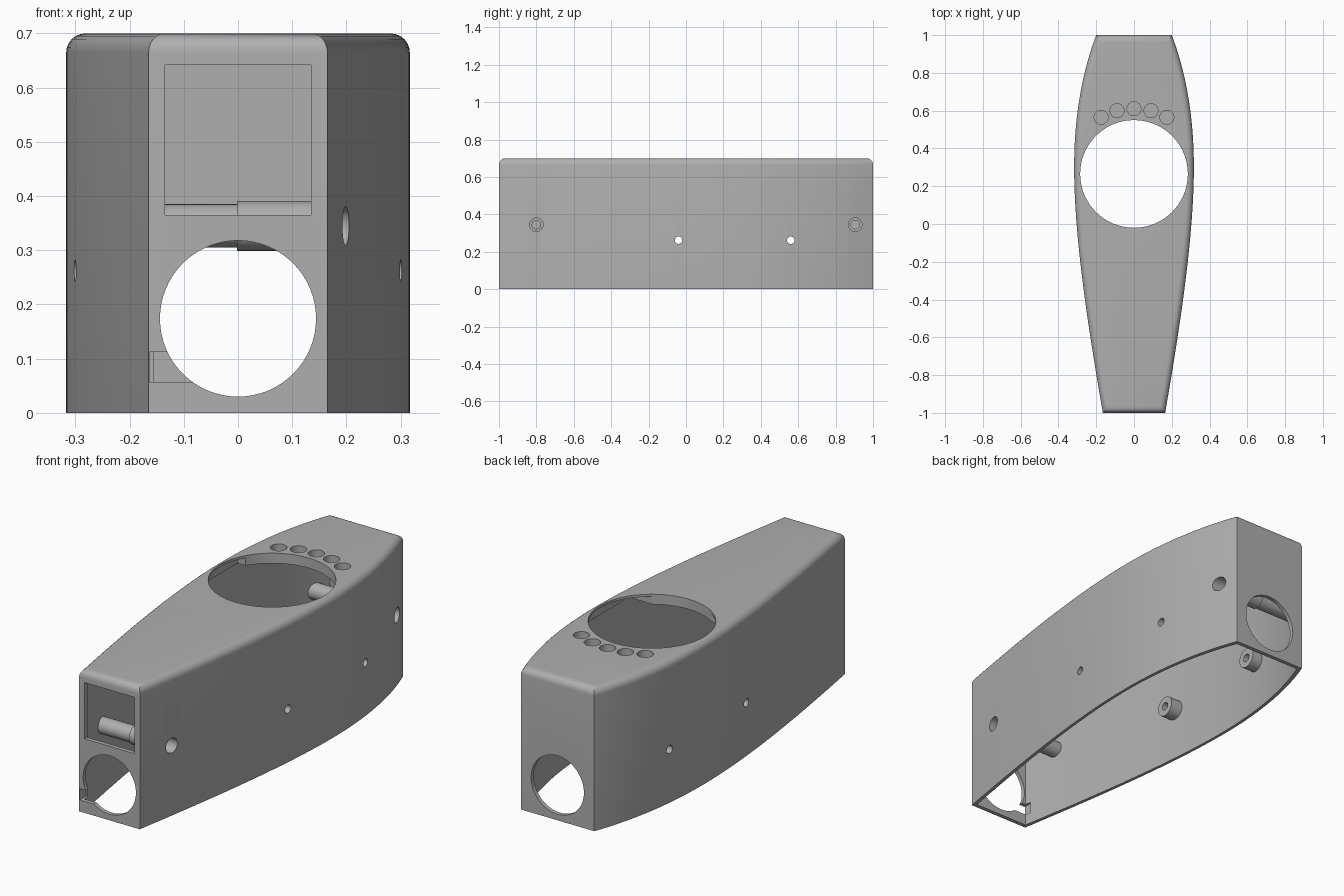
import bpy, bmesh, math
from mathutils import Vector, Matrix
from mathutils.geometry import interpolate_bezier

if "Cube" in bpy.data.objects:
    bpy.data.objects.remove(bpy.data.objects["Cube"], do_unlink=True)

grey = bpy.data.materials.new("plain_grey")
grey.use_nodes = True
colour = (0.43, 0.43, 0.43, 1)
grey.diffuse_color = colour
grey.node_tree.nodes["Principled BSDF"].inputs["Base Color"].default_value = colour


def make(name, bm):
    bmesh.ops.recalc_face_normals(bm, faces=bm.faces)
    mesh = bpy.data.meshes.new(name)
    bm.to_mesh(mesh)
    bm.free()
    mesh.materials.append(grey)
    obj = bpy.data.objects.new(name, mesh)
    bpy.context.collection.objects.link(obj)
    return obj


def side_curve():
    # Half outline of the casing seen from above, front to back
    front = [(0.165, -1), (0.23, -0.62), (0.317, -0.1), (0.317, 0.3)]
    back = [(0.317, 0.3), (0.317, 0.6), (0.265, 0.83), (0.2, 1)]
    a, b = (interpolate_bezier(*[Vector(p) for p in pts], 24) for pts in (front, back))
    return a + b[1:]


def prism(name, inset, end_inset, z0, z1, rounding=0):
    half = [(p.x - inset, p.y * (1 - end_inset)) for p in side_curve()]
    outline = half + [(-x, y) for x, y in reversed(half)]
    bm = bmesh.new()
    base = bm.faces.new([bm.verts.new((x, y, z0)) for x, y in outline])
    ext = bmesh.ops.extrude_face_region(bm, geom=[base], use_keep_orig=True)
    top = [v for v in ext["geom"] if isinstance(v, bmesh.types.BMVert)]
    bmesh.ops.translate(bm, verts=top, vec=(0, 0, z1 - z0))
    if rounding:
        rim = [e for e in bm.edges if all(v.co.z > z1 - 0.001 for v in e.verts)]
        bmesh.ops.bevel(bm, geom=rim, offset=rounding, segments=6, profile=0.5,
                        affect='EDGES')
    return make(name, bm)


def box(name, lo, hi):
    lo, hi = Vector(lo), Vector(hi)
    bm = bmesh.new()
    bmesh.ops.create_cube(bm, size=1, matrix=Matrix.Translation((lo + hi) / 2)
                          @ Matrix.Diagonal((*(hi - lo), 1)))
    return make(name, bm)


def rod(name, start, end, radius, sides=32):
    start, end = Vector(start), Vector(end)
    axis = end - start
    turn = axis.to_track_quat('Z', 'Y').to_matrix().to_4x4()
    bm = bmesh.new()
    bmesh.ops.create_cone(bm, cap_ends=True, segments=sides, radius1=radius,
                          radius2=radius, depth=axis.length,
                          matrix=Matrix.Translation((start + end) / 2) @ turn)
    return make(name, bm)


def combine(target, tool, operation, keep=False):
    mod = target.modifiers.new("shape", 'BOOLEAN')
    mod.operation, mod.object, mod.solver = operation, tool, 'EXACT'
    graph = bpy.context.evaluated_depsgraph_get()
    mesh = bpy.data.meshes.new_from_object(target.evaluated_get(graph))
    target.modifiers.clear()
    target.data = mesh
    if not keep:
        bpy.data.objects.remove(tool, do_unlink=True)


def cut(tool):
    combine(casing, tool, 'DIFFERENCE')


# Hollow casing, open underneath
casing = prism("casing", 0, 0, 0, 0.7, rounding=0.035)
cut(prism("cavity", 0.015, 0.02, -0.1, 0.65))
cut(box("ceiling_pocket", (-0.29, 0.03, 0.6), (0.29, 0.41, 0.688)))

# Screw posts and sleeves spanning the inside, and short bosses on both walls
limit = prism("post_limit", 0.007, 0.01, 0.01, 0.69)
screw_ys, pin_ys = (-0.8, 0.905), (-0.04, 0.56)
screw_z, pin_z = 0.345, 0.262
posts = []
for y in screw_ys:
    posts.append(rod("screw_post", (-0.4, y, screw_z), (0, y, screw_z), 0.04))
    posts.append(rod("screw_sleeve", (-0.002, y, screw_z), (0.4, y, screw_z), 0.046))
for y in pin_ys:
    for side in (-1, 1):
        posts.append(rod("pin_boss", (side * 0.225, y, pin_z), (side * 0.4, y, pin_z), 0.05))
for post in posts:
    combine(post, limit, 'INTERSECT', keep=True)
    combine(casing, post, 'UNION')
bpy.data.objects.remove(limit, do_unlink=True)

# Screw bores from one side, pin holes straight through
for y in screw_ys:
    cut(rod("screw_bore", (0, y, screw_z), (0.5, y, screw_z), 0.036))
    cut(rod("screw_pilot", (-0.15, y, screw_z), (0.1, y, screw_z), 0.023))
for y in pin_ys:
    cut(rod("pin_hole", (-0.5, y, pin_z), (0.5, y, pin_z), 0.02))

# Large top opening with an arc of shallow round recesses behind it
cut(rod("top_opening", (0, 0.265, 0.5), (0, 0.265, 0.8), 0.285, 72))
for x, y in ((-0.174, 0.565), (-0.09, 0.6), (0, 0.61), (0.09, 0.6), (0.174, 0.565)):
    cut(rod("recess", (x, y, 0.665), (x, y, 0.8), 0.037))

# Round openings in both ends, front window and cable notch
for end in (-1, 1):
    cut(rod("end_opening", (0, end * 0.95, 0.174), (0, end * 1.1, 0.174), 0.144, 64))
cut(box("window", (-0.135, -1.1, 0.365), (0.135, -0.95, 0.642)))
cut(box("notch", (-0.163, -1.1, 0.057), (-0.08, -0.95, 0.112)))

# Smooth curved walls, crisp edges
bpy.ops.object.select_all(action='DESELECT')
casing.select_set(True)
bpy.context.view_layer.objects.active = casing
bpy.ops.object.shade_smooth_by_angle(angle=math.radians(30))
